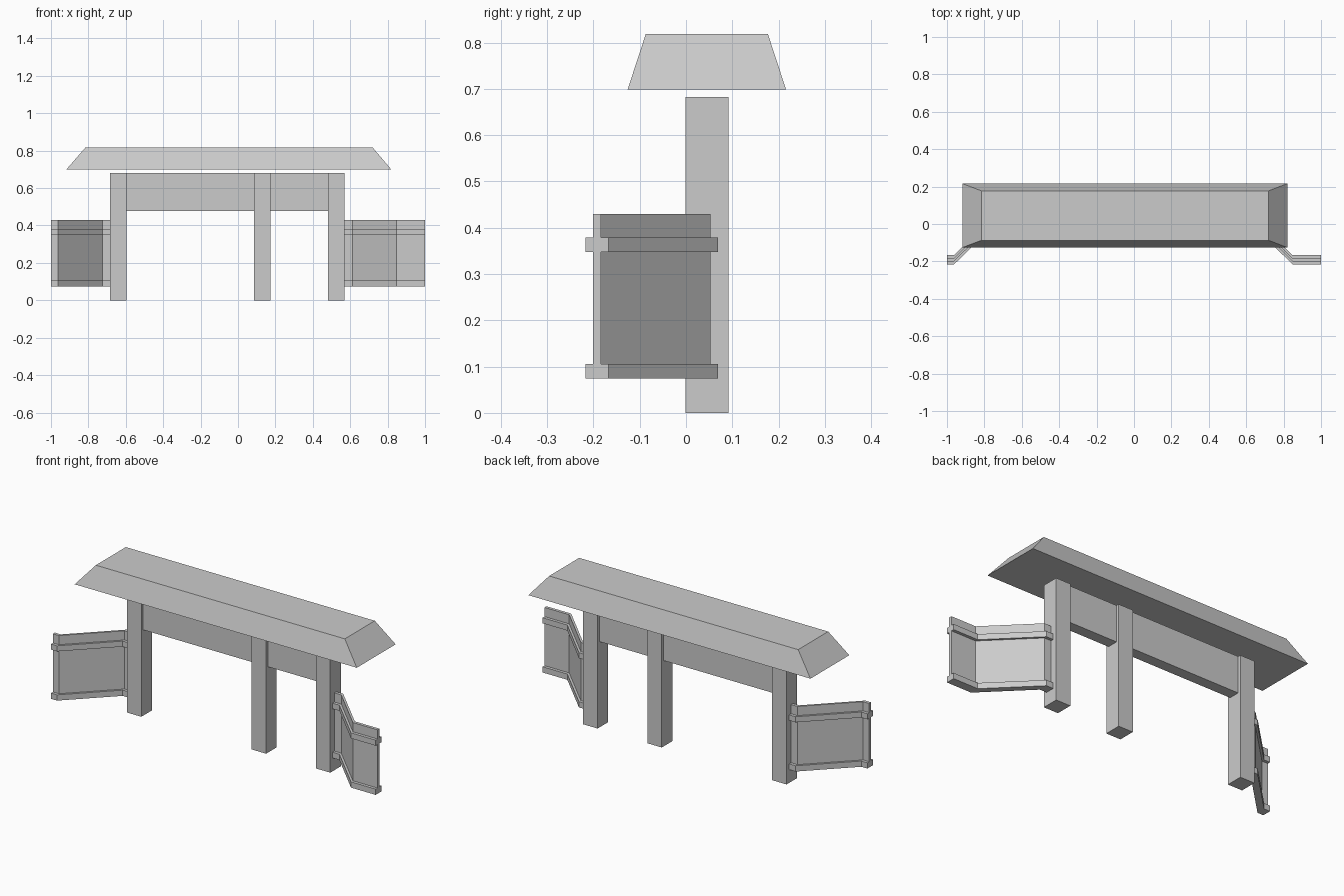
import bpy

if "Cube" in bpy.data.objects:
    bpy.data.objects.remove(bpy.data.objects["Cube"])


def prism(name, lower, upper):
    """Solid between two matching rings of points."""
    n = len(lower)
    faces = [tuple(reversed(range(n))), tuple(range(n, 2 * n))]
    faces += [(i, (i + 1) % n, (i + 1) % n + n, i + n) for i in range(n)]
    mesh = bpy.data.meshes.new(name)
    mesh.from_pydata(lower + upper, [], faces)
    obj = bpy.data.objects.new(name, mesh)
    bpy.context.collection.objects.link(obj)
    return obj


def rect(x0, x1, y0, y1, z):
    return [(x0, y0, z), (x1, y0, z), (x1, y1, z), (x0, y1, z)]


def box(name, x0, x1, y0, y1, z0, z1):
    return prism(name, rect(x0, x1, y0, y1, z0), rect(x0, x1, y0, y1, z1))


def folded_strip(name, path, depth, z0, z1):
    """Wall following a plan path (left to right), with constant depth in y."""
    outline = [(x, y - depth / 2) for x, y in path]
    outline += [(x, y + depth / 2) for x, y in reversed(path)]
    return prism(name, [(x, y, z0) for x, y in outline],
                 [(x, y, z1) for x, y in outline])


# Posts
for label, x in (("left", -0.684), ("middle", 0.085), ("right", 0.48)):
    box(label + "_post", x, x + 0.089, -0.001, 0.092, 0, 0.682)

# Beam board between the posts, set back from their faces
box("beam_board", -0.60, 0.49, 0.015, 0.076, 0.478, 0.682)

# Sloped roof
prism("roof", rect(-0.918, 0.82, -0.126, 0.216, 0.699),
      rect(-0.815, 0.719, -0.087, 0.177, 0.818))

# Folded side walls with lower and upper rails
y_out, y_in = -0.192, 0.0445
wings = {
    "left": [(-1.0, y_out), (-0.963, y_out), (-0.724, y_in), (-0.684, y_in)],
    "right": [(0.569, y_in), (0.611, y_in), (0.848, y_out), (1.0, y_out)],
}
for side, path in wings.items():
    folded_strip(side + "_wall_panel", path, 0.017, 0.076, 0.43)
    folded_strip(side + "_lower_rail", path, 0.05, 0.074, 0.106)
    folded_strip(side + "_upper_rail", path, 0.05, 0.348, 0.379)
